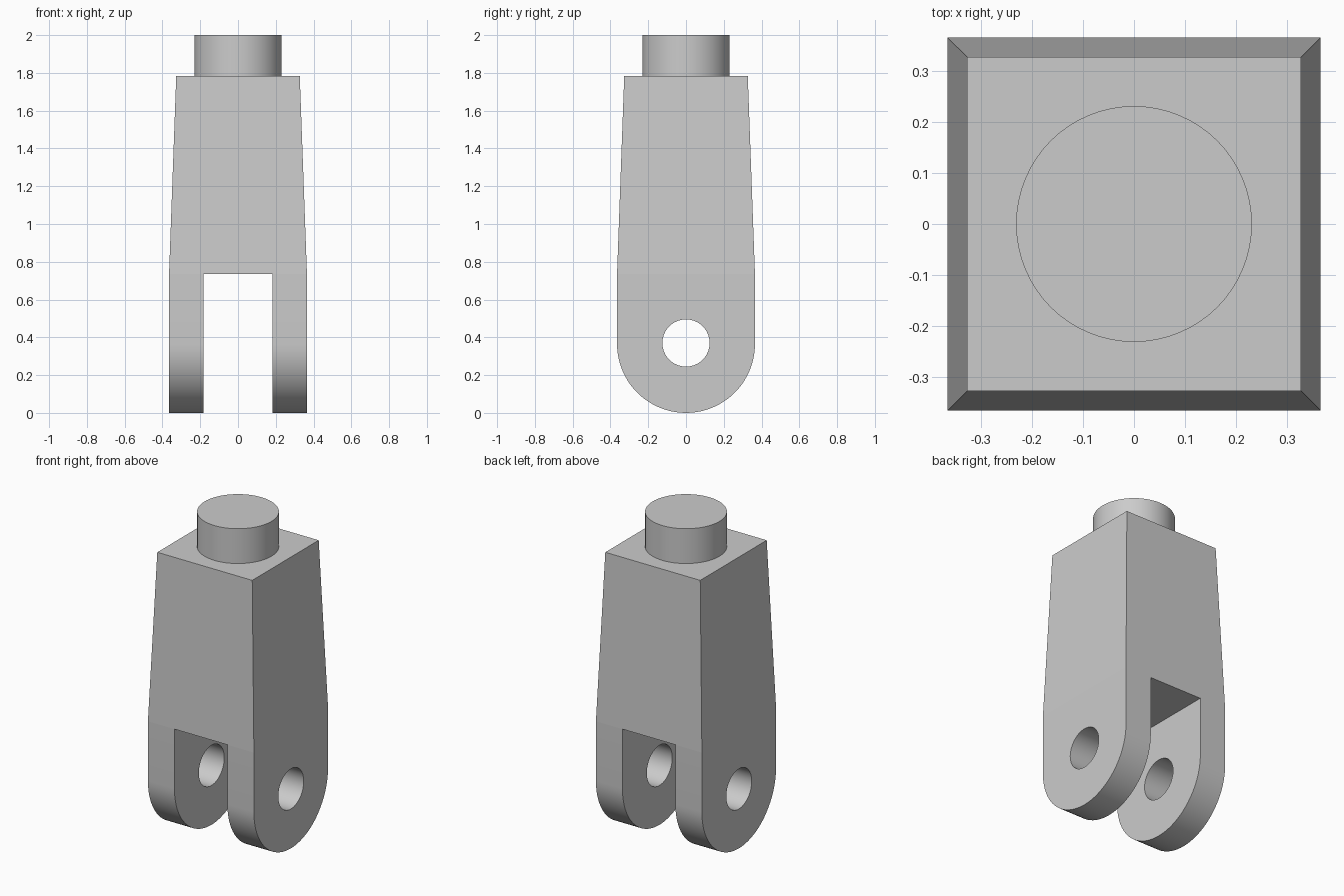
import bpy, bmesh, math
from mathutils import Matrix, Vector

cube = bpy.data.objects.get("Cube")
if cube:
    bpy.data.objects.remove(cube, do_unlink=True)

HALF = 0.365        # half width of the fork
TOP_HALF = 0.327    # half width of the shoulder
SLOT_TOP = 0.735
SHOULDER = 1.783
HOLE_Z = 0.37

grey = bpy.data.materials.new("plain_grey")
grey.use_nodes = True
grey.diffuse_color = (0.6, 0.6, 0.6, 1)
grey.node_tree.nodes["Principled BSDF"].inputs["Base Color"].default_value = (0.6, 0.6, 0.6, 1)


def make(name, bm):
    bmesh.ops.recalc_face_normals(bm, faces=bm.faces)
    mesh = bpy.data.meshes.new(name)
    bm.to_mesh(mesh)
    bm.free()
    mesh.materials.append(grey)
    obj = bpy.data.objects.new(name, mesh)
    bpy.context.collection.objects.link(obj)
    return obj


def select(obj):
    bpy.ops.object.select_all(action="DESELECT")
    obj.select_set(True)
    bpy.context.view_layer.objects.active = obj


def cylinder(name, radius, depth, matrix):
    bm = bmesh.new()
    bmesh.ops.create_cone(bm, cap_ends=True, segments=64, radius1=radius,
                          radius2=radius, depth=depth, matrix=matrix)
    return make(name, bm)


def cut(target, cutter):
    cutter.hide_render = True
    mod = target.modifiers.new("cut", "BOOLEAN")
    mod.operation = "DIFFERENCE"
    mod.solver = "EXACT"
    mod.object = cutter
    select(target)
    bpy.ops.object.modifier_apply(modifier=mod.name)
    bpy.data.objects.remove(cutter, do_unlink=True)


# Fork body: rounded-bottom profile swept across x, then a tapered upper block
bm = bmesh.new()
steps = 40
profile = [(HALF * math.cos(a), HALF + HALF * math.sin(a))
           for a in (math.pi + math.pi * i / steps for i in range(steps + 1))]
profile += [(HALF, SLOT_TOP), (-HALF, SLOT_TOP)]
side = bm.faces.new([bm.verts.new((-HALF, y, z)) for y, z in profile])
swept = bmesh.ops.extrude_face_region(bm, geom=[side], use_keep_orig=True)
bmesh.ops.translate(bm, vec=(2 * HALF, 0, 0),
                    verts=[v for v in swept["geom"] if isinstance(v, bmesh.types.BMVert)])
top = max(bm.faces, key=lambda f: f.calc_center_median().z)
raised = bmesh.ops.extrude_discrete_faces(bm, faces=[top])["faces"][0]
scale = TOP_HALF / HALF
for v in raised.verts:
    v.co = Vector((v.co.x * scale, v.co.y * scale, SHOULDER))
body = make("fork_body", bm)

# Slot between the two prongs
bm = bmesh.new()
bmesh.ops.create_cube(bm, size=1, matrix=Matrix.Translation((0, 0, SLOT_TOP - 0.5))
                      @ Matrix.Diagonal((HALF, 2, 1, 1)))
cut(body, make("slot_cutter", bm))

# Cross hole through both prongs
cut(body, cylinder("hole_cutter", 0.125, 2,
                   Matrix.Translation((0, 0, HOLE_Z)) @ Matrix.Rotation(math.pi / 2, 4, "Y")))

# Round stud on the shoulder
depth = 2 - SHOULDER
stud = cylinder("top_stud", 0.231, depth, Matrix.Translation((0, 0, SHOULDER + depth / 2)))

# Round surfaces smooth, taper and rims crisp
for obj in (body, stud):
    select(obj)
    bpy.ops.object.shade_smooth_by_angle(angle=math.radians(30))
for edge in body.data.edges:
    a, b = (body.data.vertices[i].co for i in edge.vertices)
    if abs(a.z - SLOT_TOP) < 0.001 and abs(b.z - SLOT_TOP) < 0.001:
        edge.use_edge_sharp = True
